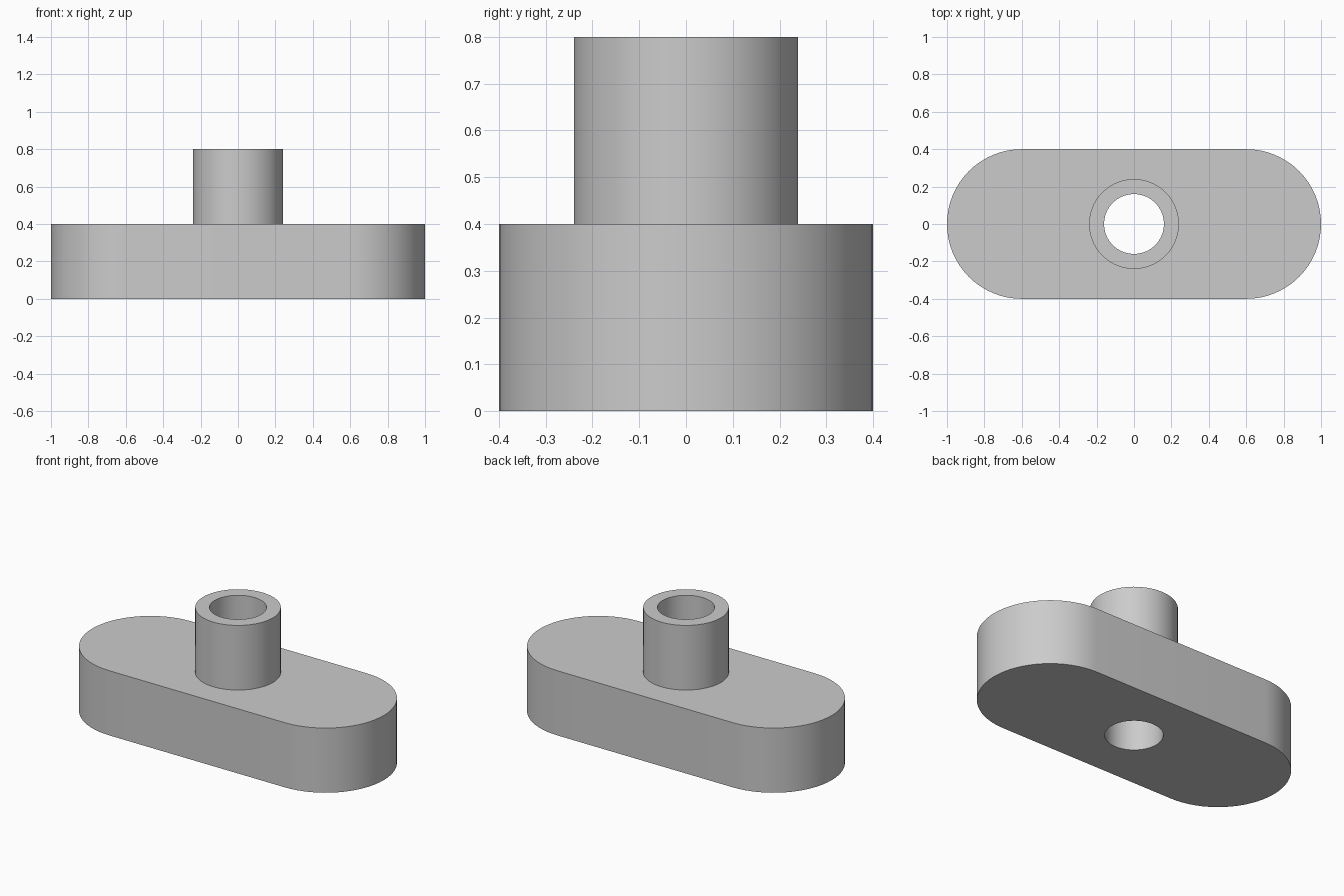
import bpy
import bmesh
from math import cos, sin, pi, radians

cube = bpy.data.objects.get("Cube")
if cube:
    bpy.data.objects.remove(cube, do_unlink=True)

ARC = 33            # points on each rounded end
COUNT = 2 * ARC     # points on every ring


def circle(radius, z):
    step = 2 * pi / COUNT
    return [(radius * cos((i + 0.5) * step - pi / 2),
             radius * sin((i + 0.5) * step - pi / 2), z) for i in range(COUNT)]


def slot(radius, offset, z):
    points = []
    for side in (1, -1):
        for i in range(ARC):
            a = pi * i / (ARC - 1) - pi / 2
            points.append((side * (offset + radius * cos(a)), side * radius * sin(a), z))
    return points


# Rings run around the section: underside, plate wall, plate top, collar, rim, bore
BASE_Z, TOP_Z = 0.4, 0.8
sections = [
    circle(0.16, 0),
    slot(0.4, 0.6, 0),
    slot(0.4, 0.6, BASE_Z),
    circle(0.24, BASE_Z),
    circle(0.24, TOP_Z),
    circle(0.16, TOP_Z),
]

bm = bmesh.new()
rings = [[bm.verts.new(p) for p in section] for section in sections]
for k, ring in enumerate(rings):
    following = rings[(k + 1) % len(rings)]
    for i in range(COUNT):
        j = (i + 1) % COUNT
        bm.faces.new((ring[i], ring[j], following[j], following[i]))
bmesh.ops.recalc_face_normals(bm, faces=bm.faces)

mesh = bpy.data.meshes.new("plate_with_collar")
bm.to_mesh(mesh)
bm.free()
body = bpy.data.objects.new("plate_with_collar", mesh)
bpy.context.collection.objects.link(body)

# Single grey material
grey = bpy.data.materials.new("light_grey")
grey.use_nodes = True
colour = (0.6, 0.6, 0.6, 1)
grey.diffuse_color = colour
for node in grey.node_tree.nodes:
    if node.type == "BSDF_PRINCIPLED":
        node.inputs["Base Color"].default_value = colour
mesh.materials.append(grey)

# Smooth curved walls, crisp rims
bpy.ops.object.select_all(action="DESELECT")
body.select_set(True)
bpy.context.view_layer.objects.active = body
bpy.ops.object.shade_smooth_by_angle(angle=radians(30))
